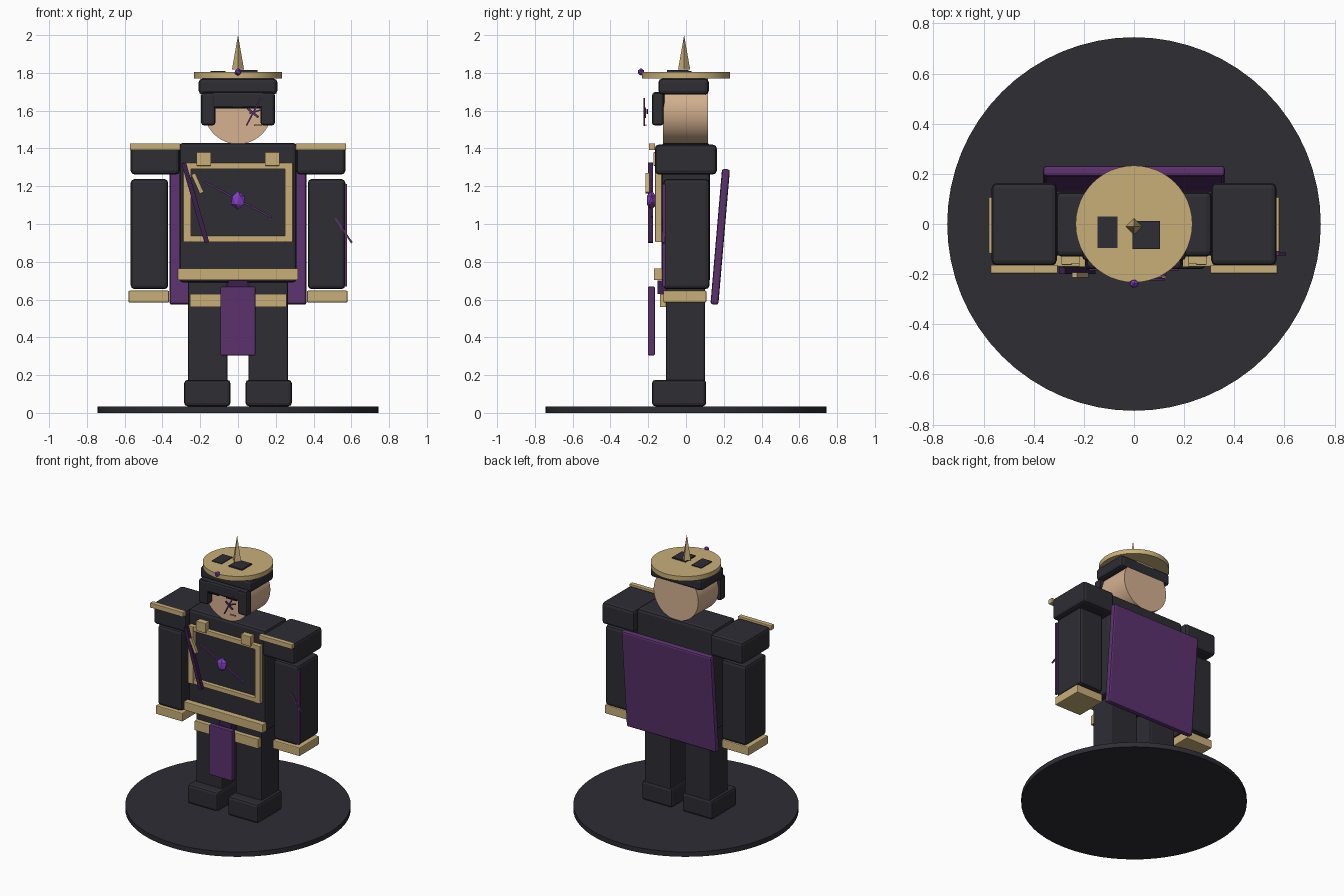
import bpy
import bmesh
import math
from mathutils import Vector, Matrix

if "Cube" in bpy.data.objects:
    bpy.data.objects.remove(bpy.data.objects["Cube"])


def material(name, rgb):
    m = bpy.data.materials.new(name)
    m.diffuse_color = (*rgb, 1)
    m.use_nodes = True
    m.node_tree.nodes["Principled BSDF"].inputs["Base Color"].default_value = m.diffuse_color
    return m


DARK = material("charcoal", (0.026, 0.026, 0.034))
GOLD = material("gold", (0.58, 0.43, 0.19))
SKIN = material("skin", (0.66, 0.44, 0.28))
PURPLE = material("purple", (0.105, 0.032, 0.155))
DEEP = material("deep purple", (0.045, 0.014, 0.075))
GEM = material("bright purple", (0.22, 0.05, 0.52))
BLACK = material("black", (0.006, 0.006, 0.008))


def finish(name, bm, mat, bevel=0.0, smooth=False):
    me = bpy.data.meshes.new(name)
    bm.to_mesh(me)
    bm.free()
    ob = bpy.data.objects.new(name, me)
    bpy.context.collection.objects.link(ob)
    me.materials.append(mat)
    if bevel:
        mod = ob.modifiers.new("soft edges", 'BEVEL')
        mod.width, mod.segments = bevel, 2
    if smooth:
        bpy.ops.object.select_all(action='DESELECT')
        ob.select_set(True)
        bpy.context.view_layer.objects.active = ob
        bpy.ops.object.shade_smooth_by_angle(angle=math.radians(35))
    return ob


def box(name, xs, ys, zs, mat, bevel=0.0):
    bm = bmesh.new()
    lo, hi = Vector((xs[0], ys[0], zs[0])), Vector((xs[1], ys[1], zs[1]))
    m = Matrix.Translation((lo + hi) / 2) @ Matrix.Diagonal((*(hi - lo), 1))
    bmesh.ops.create_cube(bm, size=1, matrix=m)
    return finish(name, bm, mat, bevel)


def pair(name, xs, ys, zs, mat, bevel=0.0):
    box(name + "_left", xs, ys, zs, mat, bevel)
    box(name + "_right", (-xs[1], -xs[0]), ys, zs, mat, bevel)


def bar(name, a, b, width, depth, mat):
    # square bar between two points, width across x-z, depth along y
    a, b = Vector(a), Vector(b)
    d = (b - a).normalized()
    side = d.cross(Vector((0, 1, 0))).normalized()
    rot = Matrix((side, side.cross(d), d)).transposed().to_4x4()
    bm = bmesh.new()
    m = Matrix.Translation((a + b) / 2) @ rot @ Matrix.Diagonal((width, depth, (b - a).length, 1))
    bmesh.ops.create_cube(bm, size=1, matrix=m)
    return finish(name, bm, mat)


def cone(name, loc, r1, r2, height, sides, mat, rot=Matrix(), smooth=True):
    bm = bmesh.new()
    bmesh.ops.create_cone(bm, cap_ends=True, segments=sides, radius1=r1, radius2=r2,
                          depth=height, matrix=Matrix.Translation(loc) @ rot)
    return finish(name, bm, mat, smooth=smooth)


def gem(name, loc, size):
    bm = bmesh.new()
    m = Matrix.Translation(loc) @ Matrix.Diagonal((*size, 1))
    bmesh.ops.create_icosphere(bm, subdivisions=1, radius=1, matrix=m)
    return finish(name, bm, GEM)


# Stand
cone("stand", (0, 0, 0.0175), 0.745, 0.745, 0.035, 64, DARK)

# Legs and arms
pair("boot", (0.04, 0.285), (-0.18, 0.107), (0.035, 0.175), DARK, 0.018)
pair("leg", (0.055, 0.265), (-0.107, 0.1), (0.16, 0.70), DARK, 0.01)
pair("arm", (0.37, 0.568), (-0.12, 0.124), (0.655, 1.238), DARK, 0.02)
pair("cuff", (0.365, 0.58), (-0.12, 0.108), (0.585, 0.647), GOLD, 0.006)
pair("shoulder", (0.308, 0.568), (-0.165, 0.163), (1.262, 1.42), DARK, 0.02)
pair("shoulder_trim", (0.305, 0.572), (-0.197, -0.163), (1.392, 1.427), GOLD, 0.003)

# Torso
box("torso", (-0.31, 0.31), (-0.13, 0.128), (0.69, 1.43), DARK, 0.02)

# Breastplate frame
pair("frame_side", (0.248, 0.29), (-0.163, -0.125), (0.905, 1.325), GOLD, 0.003)
box("frame_top", (-0.29, 0.29), (-0.158, -0.125), (1.29, 1.325), GOLD, 0.003)
box("frame_bottom", (-0.29, 0.29), (-0.158, -0.125), (0.905, 0.938), GOLD, 0.003)
pair("strap_buckle", (0.142, 0.22), (-0.172, -0.125), (1.308, 1.38), GOLD, 0.004)

# Belts and hanging cloth
box("belt", (-0.32, 0.318), (-0.17, -0.125), (0.703, 0.765), GOLD, 0.004)
box("lower_belt", (-0.255, 0.258), (-0.138, -0.1), (0.56, 0.63), GOLD, 0.004)
box("cloth_hanger", (-0.05, 0.05), (-0.15, -0.10), (0.63, 0.70), DEEP)
box("front_cloth", (-0.093, 0.092), (-0.202, -0.165), (0.305, 0.668), PURPLE, 0.005)

# Cape leaning away from the back
cape = box("cape", (-0.362, 0.362), (-0.021, 0.021), (-0.36, 0.36), PURPLE, 0.012)
cape.location = (0, 0.181, 0.932)
cape.rotation_euler = (-math.atan2(0.059, 0.69), 0, 0)

# Chest ornaments
bar("sash", (-0.287, -0.187, 1.322), (-0.165, -0.187, 0.902), 0.025, 0.026, DEEP)
bar("sash_pin", (-0.237, -0.204, 1.265), (-0.192, -0.204, 1.165), 0.022, 0.02, GOLD)
bar("chest_cord", (-0.182, -0.18, 1.225), (0.178, -0.18, 1.035), 0.01, 0.012, PURPLE)
gem("chest_gem", (0, -0.182, 1.125), (0.042, 0.03, 0.05))

# Markings on one arm
box("arm_stripe", (0.564, 0.578), (-0.125, -0.108), (0.67, 1.212), PURPLE)
bar("arm_slash", (0.515, -0.12, 1.03), (0.603, -0.12, 0.90), 0.01, 0.012, PURPLE)

# Head: a drum with its flat face to the front
cone("head", (0, -0.003, 1.603), 0.18, 0.18, 0.237, 48, SKIN,
     Matrix.Rotation(math.pi / 2, 4, 'X'))
box("cap_band", (-0.208, 0.208), (-0.146, 0.121), (1.685, 1.77), DARK, 0.02)
box("fringe", (-0.19, 0.19), (-0.175, -0.115), (1.612, 1.70), DARK, 0.014)
pair("side_lock", (0.12, 0.195), (-0.18, -0.118), (1.522, 1.695), DARK, 0.014)

# Face details
pair("brow", (0.03, 0.115), (-0.181, -0.173), (1.615, 1.624), BLACK)
bar("face_mark_long", (0.12, -0.222, 1.665), (0.045, -0.222, 1.522), 0.008, 0.008, PURPLE)
bar("face_mark_short", (0.05, -0.215, 1.612), (0.108, -0.215, 1.565), 0.012, 0.008, PURPLE)
bar("face_mark_cross", (0.06, -0.205, 1.585), (0.125, -0.205, 1.605), 0.008, 0.008, PURPLE)
box("face_pin", (0.085, 0.128), (-0.215, -0.208), (1.52, 1.528), GOLD)

# Hat
cone("hat_brim", (0, 0, 1.788), 0.233, 0.233, 0.034, 48, GOLD)
box("hat_plate_left", (-0.145, -0.065), (-0.095, 0.03), (1.80, 1.810), DARK)
box("hat_plate_right", (-0.005, 0.103), (-0.1, 0.012), (1.80, 1.814), DARK)
cone("hat_spike", (0, -0.01, 1.909), 0.032, 0.0, 0.182, 4, GOLD, smooth=False)
gem("hat_gem", (0, -0.238, 1.805), (0.02, 0.018, 0.02))
